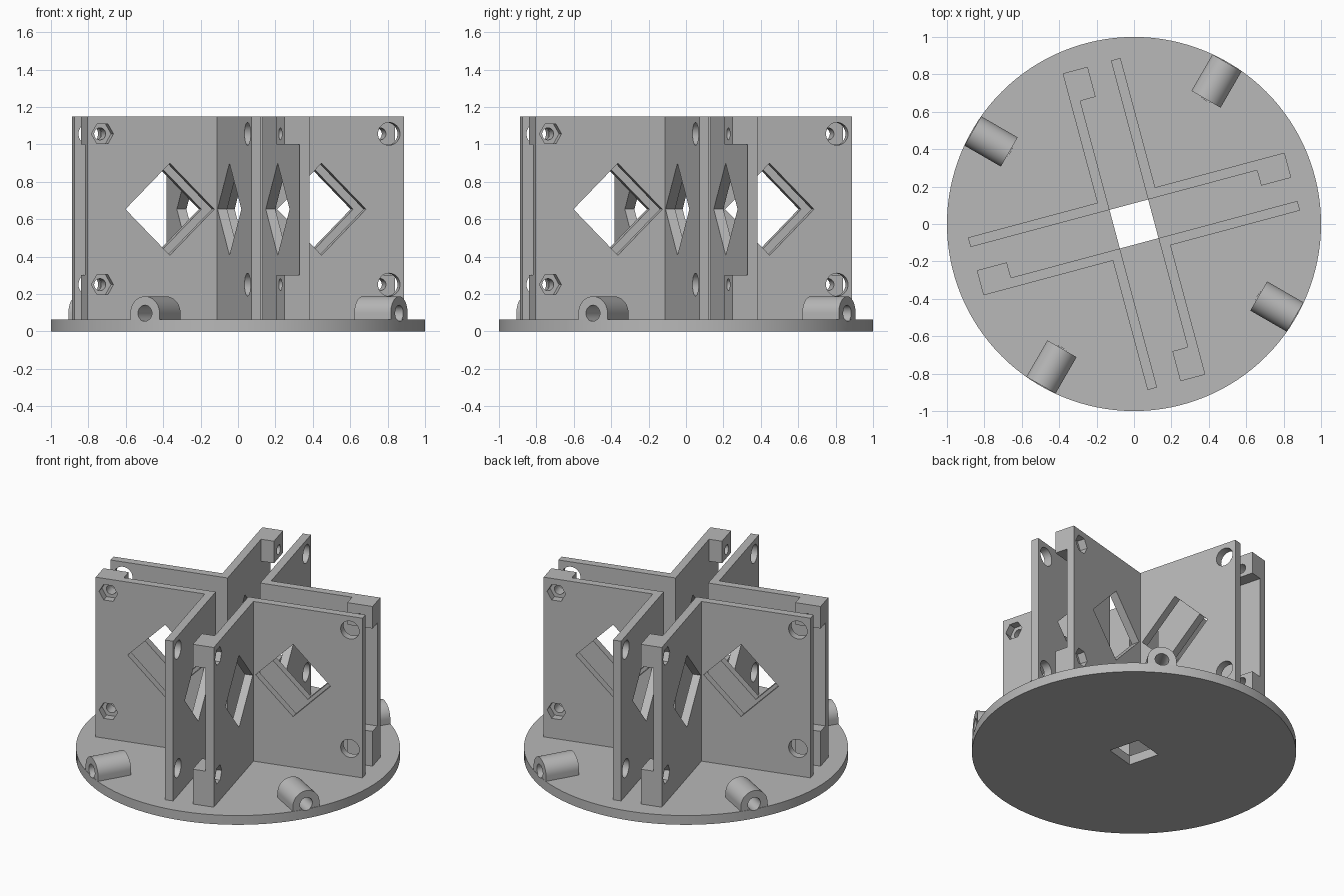
import bpy, bmesh
from math import cos, sin, pi, radians
from mathutils import Matrix

cube = bpy.data.objects.get("Cube")
if cube:
    bpy.data.objects.remove(cube, do_unlink=True)

# One plain grey plastic
grey = bpy.data.materials.new("grey plastic")
grey.use_nodes = True
COLOUR = (0.48, 0.48, 0.48, 1)
grey.diffuse_color = COLOUR
grey.node_tree.nodes["Principled BSDF"].inputs["Base Color"].default_value = COLOUR

AXES = {"x": lambda a, b, c: (c, a, b),
        "y": lambda a, b, c: (a, c, b),
        "z": lambda a, b, c: (a, b, c)}


def prism(name, points, low, high, axis="z", turn=0):
    """Extrude a 2D outline along an axis, then turn it about z."""
    place = AXES[axis]
    bm = bmesh.new()
    face = bm.faces.new([bm.verts.new(place(a, b, low)) for a, b in points])
    extruded = bmesh.ops.extrude_face_region(bm, geom=[face])["geom"]
    verts = [g for g in extruded if isinstance(g, bmesh.types.BMVert)]
    bmesh.ops.translate(bm, verts=verts, vec=place(0, 0, high - low))
    bmesh.ops.recalc_face_normals(bm, faces=bm.faces)
    bm.transform(Matrix.Rotation(radians(turn), 4, "Z"))
    mesh = bpy.data.meshes.new(name)
    bm.to_mesh(mesh)
    bm.free()
    mesh.materials.append(grey)
    obj = bpy.data.objects.new(name, mesh)
    bpy.context.collection.objects.link(obj)
    return obj


def ring(a, b, radius, sides):
    return [(a + radius * cos(2 * pi * i / sides), b + radius * sin(2 * pi * i / sides))
            for i in range(sides)]


def box(a0, a1, b0, b1):
    return [(a0, b0), (a1, b0), (a1, b1), (a0, b1)]


def activate(obj):
    bpy.ops.object.select_all(action="DESELECT")
    obj.select_set(True)
    bpy.context.view_layer.objects.active = obj


def combine(obj, tool, operation="DIFFERENCE"):
    activate(obj)
    mod = obj.modifiers.new("shape", "BOOLEAN")
    mod.operation = operation
    mod.solver = "EXACT"
    mod.object = tool
    bpy.ops.object.modifier_apply(modifier=mod.name)
    bpy.data.objects.remove(tool, do_unlink=True)


def smooth(obj):
    activate(obj)
    bpy.ops.object.shade_smooth_by_angle(angle=radians(30))


GAP, OUT, END = 0.107, 0.16, 0.876      # wall inner face, outer face, free end
BASE, TOP, MID = 0.063, 1.15, 0.653     # heights
LIP, LIP_IN = 0.71, 0.022
BOLT = 0.793                            # bolt distance along each wall

# Round base with a square centre opening
base = prism("base_disk", ring(0, 0, 1, 128), 0, BASE)
combine(base, prism("opening", box(-GAP, GAP, -GAP, GAP), -0.1, 0.2, turn=15))

# Arched radial sockets on the rim
R, AXIS = 0.09, 0.097
arch = [(R * cos(pi * i / 24), AXIS + R * sin(pi * i / 24)) for i in range(25)]
arch += [(-R, 0.03), (R, 0.03)]
for k in range(4):
    turn = 60 + 90 * k
    combine(base, prism("socket", arch, 0.77, 0.995, "x", turn), "UNION")
for k in range(4):
    turn = 60 + 90 * k
    combine(base, prism("bore", ring(0, AXIS, 0.043, 32), 0.765, 1.1, "x", turn))
smooth(base)

# Corner bracket: one plain wall, one wall with a lipped end
outline = [(GAP, GAP), (LIP, GAP), (LIP, LIP_IN), (END, LIP_IN),
           (END, OUT), (OUT, OUT), (OUT, END), (GAP, END)]
bracket = prism("corner_bracket_1", outline, 0.03, TOP)
combine(bracket, prism("lip_recess", box(LIP - 0.05, 1, 0.3, 1.0), -0.1, GAP, "y"))

# Diamond windows and bolt holes
for axis in "xy":
    combine(bracket, prism("window", ring(0.42, MID, 0.246, 4), 0.05, 0.2, axis))
for z in (MID - 0.403, MID + 0.403):
    combine(bracket, prism("bolt_hole", ring(BOLT, z, 0.032, 32), -0.1, 0.3, "y"))
    combine(bracket, prism("nut_pocket", ring(BOLT, z, 0.061, 6), 0.108, 0.3, "y"))
    combine(bracket, prism("bolt_head_hole", ring(BOLT, z, 0.061, 32), 0.05, 0.3, "x"))
smooth(bracket)

# Four brackets around the centre
for k in range(4):
    part = bracket
    if k:
        part = bracket.copy()
        part.name = f"corner_bracket_{k + 1}"
        bpy.context.collection.objects.link(part)
    part.rotation_euler.z = radians(15 + 90 * k)
